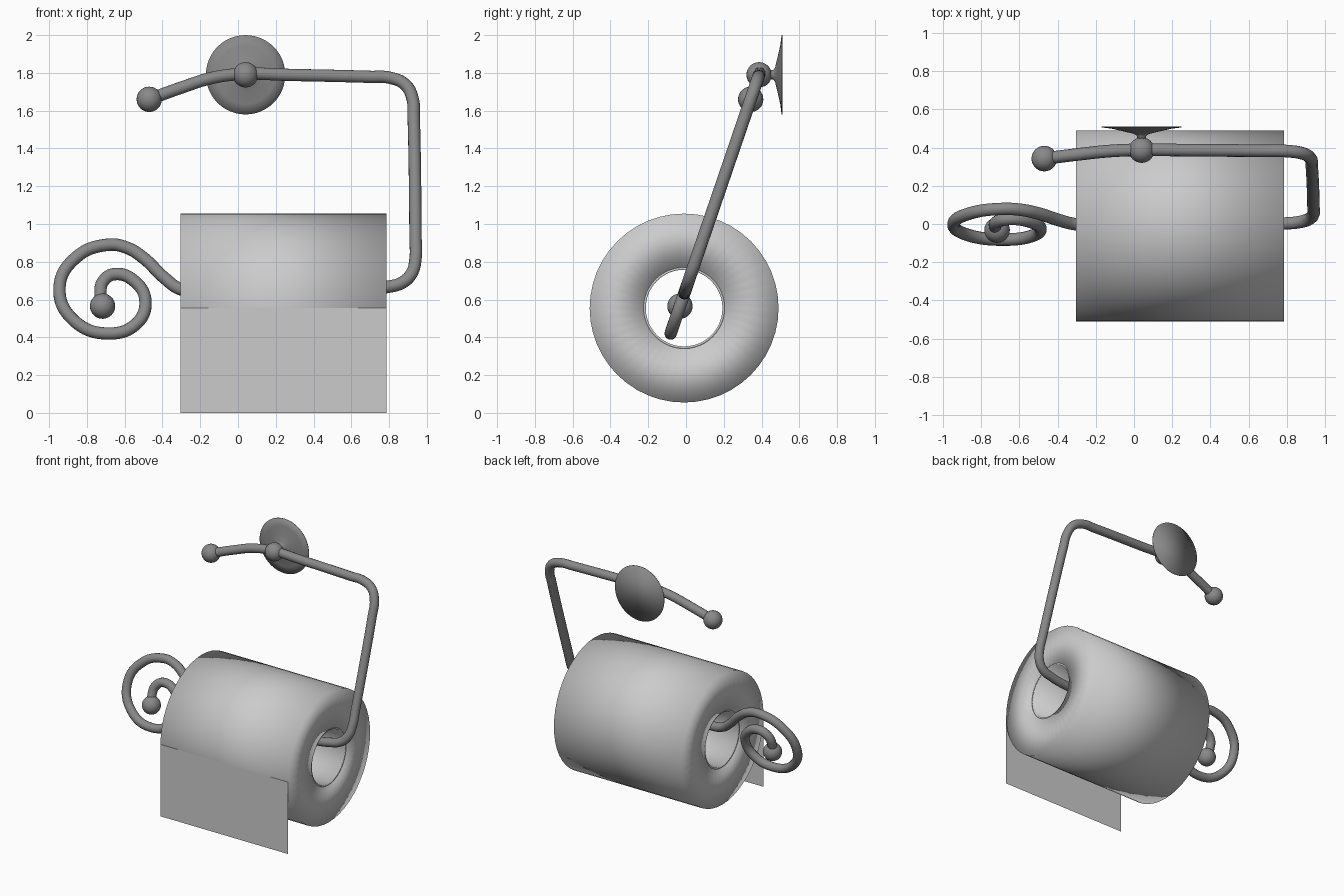
import bpy, bmesh, math
from mathutils import Matrix, Vector

if "Cube" in bpy.data.objects:
    bpy.data.objects.remove(bpy.data.objects["Cube"])


def material(name, v):
    m = bpy.data.materials.new(name)
    m.diffuse_color = (v, v, v, 1)
    m.use_nodes = True
    m.node_tree.nodes["Principled BSDF"].inputs["Base Color"].default_value = m.diffuse_color
    return m


METAL = material("brushed metal", 0.25)
PAPER = material("paper", 0.6)


def add_mesh(name, bm, mat, smooth=True):
    bmesh.ops.recalc_face_normals(bm, faces=bm.faces)
    me = bpy.data.meshes.new(name)
    bm.to_mesh(me)
    bm.free()
    me.materials.append(mat)
    for p in me.polygons:
        p.use_smooth = smooth
    ob = bpy.data.objects.new(name, me)
    bpy.context.collection.objects.link(ob)
    return ob


def lathe(name, profile, centre, axis, mat, closed=False, steps=48):
    """Spin (radius, distance along axis) points around the x or y axis."""
    bm = bmesh.new()
    rings = []
    for r, d in profile:
        ring = []
        for i in range(steps):
            a = 2 * math.pi * i / steps
            u, w = r * math.cos(a), r * math.sin(a)
            p = (d, u, w) if axis == "x" else (u, d, w)
            ring.append(bm.verts.new(Vector(p) + Vector(centre)))
        rings.append(ring)
    pairs = list(zip(rings, rings[1:]))
    if closed:
        pairs.append((rings[-1], rings[0]))
    else:
        bm.faces.new(rings[0])
        bm.faces.new(rings[-1])
    for a, b in pairs:
        for i in range(steps):
            j = (i + 1) % steps
            bm.faces.new((a[i], a[j], b[j], b[i]))
    return add_mesh(name, bm, mat)


def on_plane(x, z):
    """The whole wire lies in one plane that leans back toward the wall."""
    return Vector((x, -0.085 + 0.342 * (z - 0.41), z))


def ball(name, x, z, r=0.067):
    bm = bmesh.new()
    bmesh.ops.create_uvsphere(bm, u_segments=24, v_segments=16, radius=r,
                              matrix=Matrix.Translation(on_plane(x, z)))
    return add_mesh(name, bm, METAL)


# Bent wire: upper arm, side drop, roll bar and scroll
path = [(-0.47, 1.66), (-0.30, 1.722), (-0.13, 1.775), (0.04, 1.795),
        (0.25, 1.79), (0.70, 1.779), (0.80, 1.775), (0.885, 1.738),
        (0.925, 1.66), (0.93, 1.57), (0.94, 0.92), (0.94, 0.82),
        (0.92, 0.74), (0.87, 0.69), (0.78, 0.665), (0.65, 0.65),
        (-0.20, 0.64), (-0.305, 0.655), (-0.39, 0.715), (-0.50, 0.82),
        (-0.59, 0.875), (-0.69, 0.89), (-0.855, 0.825), (-0.945, 0.665),
        (-0.87, 0.49), (-0.68, 0.42), (-0.535, 0.475), (-0.49, 0.59),
        (-0.54, 0.69), (-0.65, 0.735), (-0.715, 0.695), (-0.728, 0.63),
        (-0.717, 0.565)]
cu = bpy.data.curves.new("wire_holder", "CURVE")
cu.dimensions = "3D"
cu.bevel_depth = 0.033
cu.bevel_resolution = 5
cu.resolution_u = 8
cu.use_fill_caps = True
sp = cu.splines.new("BEZIER")
sp.bezier_points.add(len(path) - 1)
for bp, (x, z) in zip(sp.bezier_points, path):
    bp.co = on_plane(x, z)
    bp.handle_left_type = bp.handle_right_type = "AUTO"
cu.materials.append(METAL)
wire = bpy.data.objects.new("wire_holder", cu)
bpy.context.collection.objects.link(wire)
bpy.context.view_layer.objects.active = wire
wire.select_set(True)
bpy.ops.object.convert(target="MESH")
bpy.ops.object.shade_smooth_by_angle()

# Balls on both wire ends and at the wall mount
ball("arm_end_ball", -0.47, 1.66)
ball("scroll_end_ball", -0.717, 0.565)
ball("mount_ball", 0.04, 1.79)

# Wall plate flaring out of a short stem
lathe("wall_plate",
      [(0.024, 0.39), (0.024, 0.462), (0.04, 0.472), (0.09, 0.484),
       (0.155, 0.499), (0.21, 0.506), (0.21, 0.51)],
      (0.04, 0, 1.79), "y", METAL)

# Paper roll with an open core tube
X0, X1, CY, CZ = -0.305, 0.785, -0.01, 0.555
lathe("paper_roll", [(0.215, X0), (0.5, X0), (0.5, X1), (0.215, X1)],
      (0, CY, CZ), "x", PAPER, closed=True)
lathe("core_tube", [(0.203, X0 + 0.005), (0.215, X0 + 0.005),
                    (0.215, X1 - 0.005), (0.203, X1 - 0.005)],
      (0, CY, CZ), "x", PAPER, closed=True)

# Loose sheet hanging from the front of the roll
bm = bmesh.new()
y = CY - 0.501
bm.faces.new([bm.verts.new(p) for p in
              ((X0, y, 0), (X1, y, 0), (X1, y, CZ), (X0, y, CZ))])
add_mesh("hanging_sheet", bm, PAPER, smooth=False)
